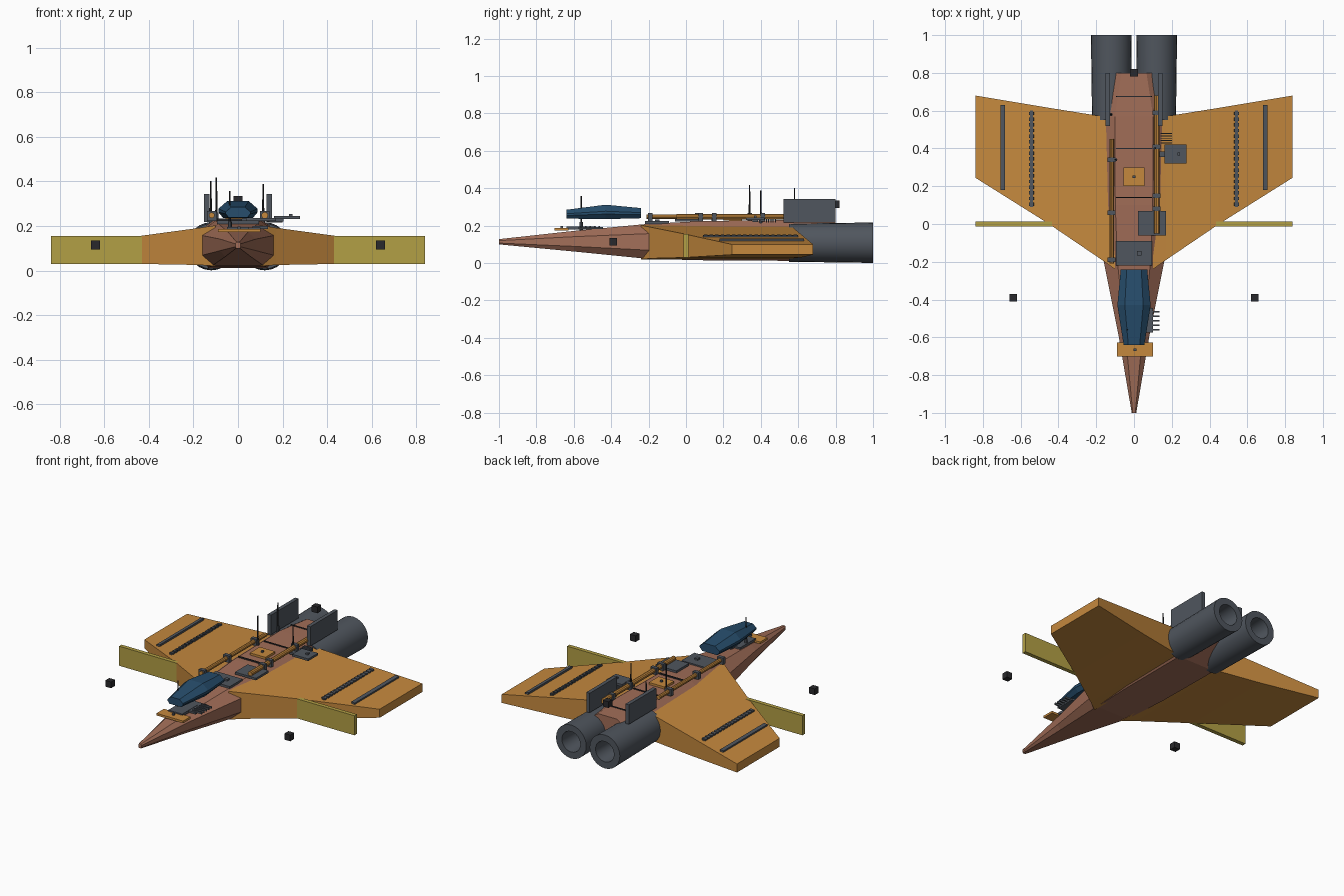
import bpy, bmesh, math
from mathutils import Vector, Matrix

old = bpy.data.objects.get("Cube")
if old:
    bpy.data.objects.remove(old, do_unlink=True)


def material(name, rgb):
    m = bpy.data.materials.new(name)
    m.use_nodes = True
    m.diffuse_color = (*rgb, 1)
    m.node_tree.nodes["Principled BSDF"].inputs["Base Color"].default_value = (*rgb, 1)
    return m


CLAY = material("clay brown", (0.36, 0.155, 0.098))
ORANGE = material("orange", (0.56, 0.25, 0.048))
GREY = material("slate grey", (0.08, 0.093, 0.112))
BLUE = material("canopy blue", (0.02, 0.075, 0.15))
YELLOW = material("olive yellow", (0.45, 0.35, 0.06))
BLACK = material("near black", (0.022, 0.022, 0.025))


def finish(name, bm, mat, smooth=False):
    bmesh.ops.recalc_face_normals(bm, faces=bm.faces)
    me = bpy.data.meshes.new(name)
    bm.to_mesh(me)
    bm.free()
    me.materials.append(mat)
    ob = bpy.data.objects.new(name, me)
    bpy.context.collection.objects.link(ob)
    if smooth:
        bpy.ops.object.select_all(action='DESELECT')
        ob.select_set(True)
        bpy.context.view_layer.objects.active = ob
        bpy.ops.object.shade_smooth_by_angle(angle=math.radians(35))
    return ob


def box(name, centre, size, mat, tilt=0):
    bm = bmesh.new()
    bmesh.ops.create_cube(bm, size=1)
    bm.transform(Matrix.Translation(centre) @ Matrix.Rotation(tilt, 4, 'Y') @ Matrix.Diagonal((*size, 1)))
    return finish(name, bm, mat)


def rod(name, start, end, radius, mat, sides=10, tip=None):
    a, b = Vector(start), Vector(end)
    bm = bmesh.new()
    bmesh.ops.create_cone(bm, cap_ends=True, segments=sides, radius1=radius,
                          radius2=radius if tip is None else tip, depth=(b - a).length)
    turn = (b - a).to_track_quat('Z', 'Y').to_matrix().to_4x4()
    bm.transform(Matrix.Translation((a + b) / 2) @ turn)
    return finish(name, bm, mat, True)


def loft(name, rings, mat):
    bm = bmesh.new()
    loops = [[bm.verts.new(p) for p in ring] for ring in rings]
    for a, b in zip(loops, loops[1:]):
        for i in range(len(a)):
            j = (i + 1) % len(a)
            bm.faces.new((a[i], a[j], b[j], b[i]))
    bm.faces.new(loops[0])
    bm.faces.new(loops[-1])
    return finish(name, bm, mat)


def octagon(y, w, low, high, top, bottom, shoulder, chine):
    """Eight-sided cross-section; the last four values are fractions."""
    h = high - low
    half = [(w * bottom, low), (w, low + h * chine), (w, low + h * shoulder), (w * top, high)]
    return [(x, y, z) for x, z in half] + [(-x, y, z) for x, z in reversed(half)]


# Hull
hull = [(-1, 0.012, 0.1, 0.128), (-0.6, 0.08, 0.062, 0.172), (-0.2, 0.16, 0.022, 0.21),
        (0.1, 0.18, 0.015, 0.225), (0.57, 0.185, 0.012, 0.23), (0.8, 0.12, 0.11, 0.228)]
loft("hull", [octagon(*s, 0.55, 0.72, 0.72, 0.25) for s in hull], CLAY)

# Canopy
canopy = [(-0.64, 0.055, 0.238, 0.285), (-0.43, 0.088, 0.235, 0.312), (-0.24, 0.07, 0.24, 0.294)]
loft("canopy", [octagon(*s, 0.55, 0.75, 0.55, 0.35) for s in canopy], BLUE)

# Wings: root, leading-edge knee and tip sections
wing = [(0.1, -0.24, 0.556, 0.02, 0.203), (0.17, -0.19, 0.57, 0.025, 0.192),
        (0.45, 0.0, 0.615, 0.03, 0.154), (0.84, 0.245, 0.68, 0.045, 0.1)]


def wing_top(x):
    return 0.192 - (x - 0.17) * 0.137


for side, s in (("left", 1), ("right", -1)):
    loft(side + "_wing", [[(s * x, f, lo), (s * x, b, lo), (s * x, b, hi), (s * x, f, hi)]
                          for x, f, b, lo, hi in wing], ORANGE)
    box(side + "_front_plate", (s * 0.6, 0, 0.093), (0.48, 0.026, 0.126), YELLOW)

    # Wing strips: a solid one and a notched one
    slope = s * 0.137
    box(side + "_outer_strip", (s * 0.695, 0.405, wing_top(0.695) + 0.003), (0.024, 0.45, 0.016), GREY, slope)
    box(side + "_inner_strip", (s * 0.543, 0.345, wing_top(0.543) + 0.002), (0.016, 0.51, 0.01), GREY, slope)
    for i in range(17):
        box(side + "_strip_tooth", (s * 0.543, 0.105 + i * 0.03, wing_top(0.543) + 0.004),
            (0.026, 0.018, 0.014), GREY, slope)

    # Hollow engine, spun from a profile
    bm = bmesh.new()
    profile = [(0, 0.55), (0.102, 0.55), (0.108, 1.0), (0.066, 1.0), (0.058, 0.86), (0, 0.86)]
    vs = [bm.verts.new((r, y, 0)) for r, y in profile]
    es = [bm.edges.new(p) for p in zip(vs, vs[1:])]
    bmesh.ops.spin(bm, geom=vs + es, cent=(0, 0, 0), axis=(0, 1, 0), angle=math.tau, steps=24)
    bmesh.ops.remove_doubles(bm, verts=bm.verts, dist=1e-5)
    bm.transform(Matrix.Translation((s * 0.12, 0, 0.109)))
    finish(side + "_engine", bm, GREY, True)
    rod(side + "_engine_core", (s * 0.12, 0.85, 0.109), (s * 0.12, 0.865, 0.109), 0.045, BLACK, 8)

    # Tail fin and floating side cube
    box(side + "_tail_fin", (s * 0.14, 0.66, 0.28), (0.024, 0.28, 0.126), GREY)
    box(side + "_marker_cube", (s * 0.64, -0.39, 0.115), (0.04, 0.04, 0.04), BLACK)
box("rear_marker_cube", (0, 0.8, 0.315), (0.04, 0.04, 0.04), BLACK)

# Roof pipes with clamps
for name, x, y0, y1, r, clamps in (
        ("right_pipe", -0.118, -0.21, 0.45, 0.013, (-0.19, 0.06, 0.34)),
        ("left_pipe", 0.12, -0.05, 0.68, 0.015, (0.08, 0.15, 0.41, 0.59))):
    rod(name, (x, y0, 0.248), (x, y1, 0.248), r, ORANGE)
    for y in clamps:
        box(name + "_clamp", (x, y, 0.245), (0.042, 0.024, 0.044), GREY)

# Roof plates, each with a small cap
for name, x, y, z, w, d, mat, cap in (
        ("cockpit_rear_plate", 0.0, -0.155, 0.217, 0.19, 0.13, GREY, 0.024),
        ("middle_plate", 0.095, 0.005, 0.23, 0.15, 0.13, GREY, 0.016),
        ("side_plate", 0.22, 0.37, 0.238, 0.115, 0.1, GREY, 0.015),
        ("roof_hatch", 0.0, 0.25, 0.235, 0.11, 0.1, ORANGE, 0.014),
        ("nose_plate", 0.005, -0.665, 0.18, 0.19, 0.075, ORANGE, 0.014)):
    box(name, (x, y, z), (w, d, 0.014), mat)
    box(name + "_cap", (x + w * 0.15 * (mat == GREY), y, z + 0.01), (cap, cap, 0.014), GREY)
box("side_plate_arm", (0.16, 0.37, 0.228), (0.09, 0.03, 0.014), GREY)

# Vent combs beside the canopy and on the rear roof
for i in range(5):
    box("canopy_vent", (0.1, -0.56 + i * 0.024, 0.193), (0.07, 0.008, 0.012), GREY)
    box("rear_vent", (0.17, 0.43 + i * 0.012, 0.226), (0.06, 0.005, 0.02), GREY)
box("canopy_vent_base", (0.045, -0.51, 0.187), (0.11, 0.13, 0.012), GREY)
box("canopy_mount", (0, -0.56, 0.187), (0.1, 0.16, 0.016), GREY)

# Roof seams
for y in (0.14, 0.4, 0.675):
    box("roof_seam", (0, y, 0.228), (0.19, 0.007, 0.012), BLACK)

# Antennas
for x, y, base, top in ((-0.097, 0.34, 0.21, 0.417), (0.113, 0.4, 0.21, 0.388),
                        (-0.122, 0.58, 0.2, 0.402), (-0.037, -0.56, 0.17, 0.358)):
    rod("antenna", (x, y, base), (x, y, top), 0.006, BLACK, 8, 0.003)
    rod("antenna_foot", (x, y, base), (x, y, base + 0.05), 0.009, GREY, 8)
